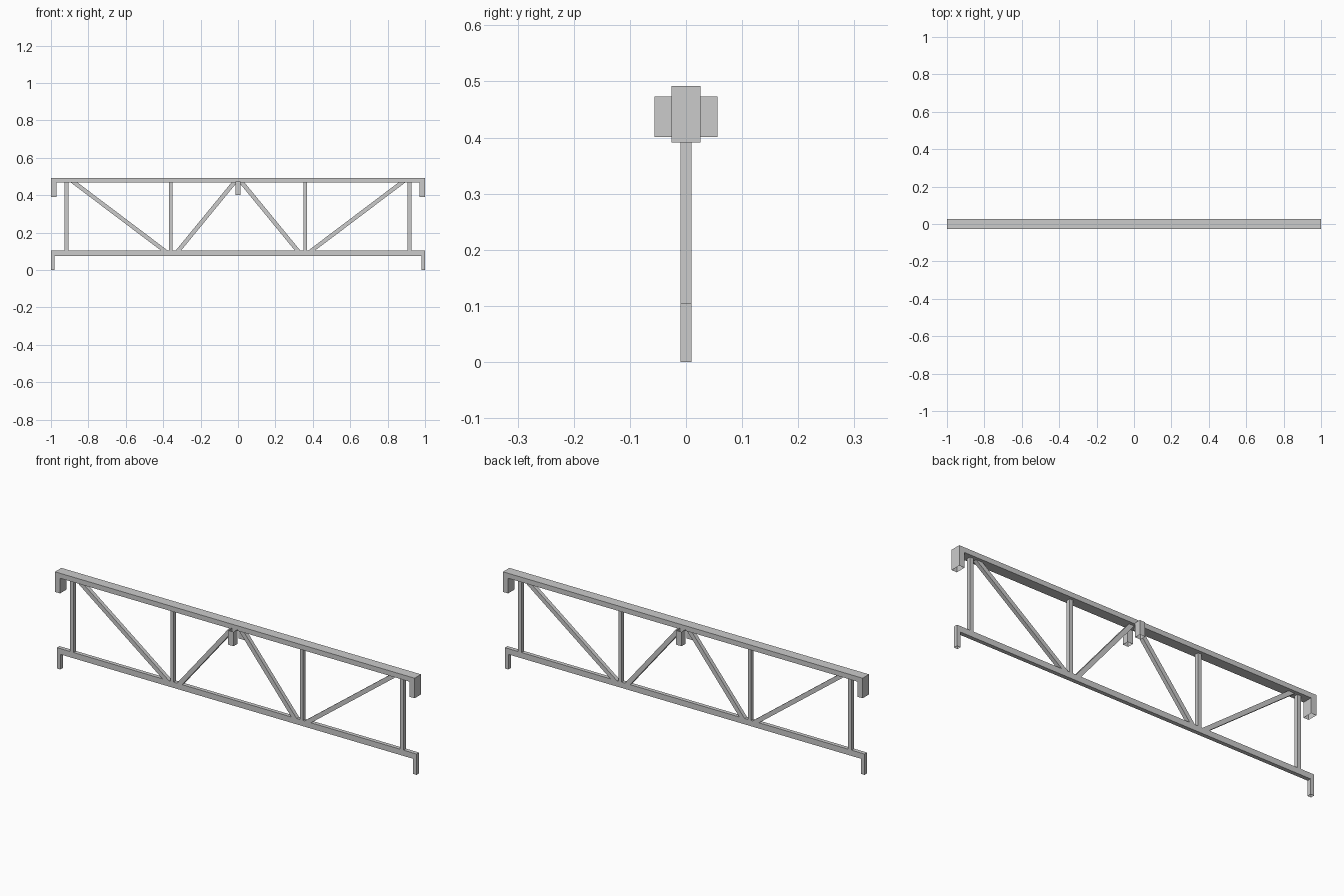
import bpy, bmesh

if "Cube" in bpy.data.objects:
    bpy.data.objects.remove(bpy.data.objects["Cube"])

def prism(name, profile, y0, y1, open_z=(), mirror=None):
    """Extrude an x-z profile from y0 to y1; drop level faces at heights in open_z."""
    bm = bmesh.new()
    face = bm.faces.new([bm.verts.new((x, y0, z)) for x, z in profile])
    ext = bmesh.ops.extrude_face_region(bm, geom=[face], use_keep_orig=True)
    verts = [g for g in ext["geom"] if isinstance(g, bmesh.types.BMVert)]
    bmesh.ops.translate(bm, verts=verts, vec=(0, y1 - y0, 0))
    bmesh.ops.recalc_face_normals(bm, faces=bm.faces)
    drop = [f for f in bm.faces
            if any(all(abs(v.co.z - z) < 1e-5 for v in f.verts) for z in open_z)]
    bmesh.ops.delete(bm, geom=drop, context='FACES')
    mesh = bpy.data.meshes.new(name)
    bm.to_mesh(mesh)
    bm.free()
    ob = bpy.data.objects.new(name, mesh)
    bpy.context.collection.objects.link(ob)
    if mirror is not None:
        mod = ob.modifiers.new("Mirror", 'MIRROR')
        mod.use_axis = [a == mirror for a in "XYZ"]
        mod.use_mirror_merge = False
    return ob

def rail(name, foot, low, high, leg, half_y):
    """Long rail with a leg hanging down at each end, hollow at the feet."""
    i = 1 - leg
    prism(name, [(-1, foot), (-i, foot), (-i, low), (i, low),
                 (i, foot), (1, foot), (1, high), (-1, high)],
          -half_y, half_y, open_z=(foot,))

def strut(name, x_low, x_high, width):
    """Web member cut level against both rails, mirrored to the other half."""
    h = width / 2
    prism(name, [(x_low - h, LOW), (x_low + h, LOW),
                 (x_high + h, HIGH), (x_high - h, HIGH)],
          -0.01, 0.01, open_z=(LOW, HIGH), mirror="X")

LOW, HIGH = 0.105, 0.467

# Rails with end legs
rail("top_rail", 0.391, HIGH, 0.492, 0.029, 0.0255)
rail("bottom_rail", 0.0, 0.076, LOW, 0.019, 0.01)

# Upright posts
strut("outer_post", -0.917, -0.917, 0.02)
strut("inner_post", -0.36, -0.36, 0.018)

# Diagonal braces
strut("outer_brace", -0.395, -0.875, 0.036)
strut("inner_brace", -0.318, -0.021, 0.029)

# Hollow side brackets at the middle of the top rail
prism("side_bracket", [(-0.0147, 0.401), (0.0147, 0.401), (0.0147, 0.473), (-0.0147, 0.473)],
      -0.0565, -0.0255, open_z=(0.401, 0.473), mirror="Y")
